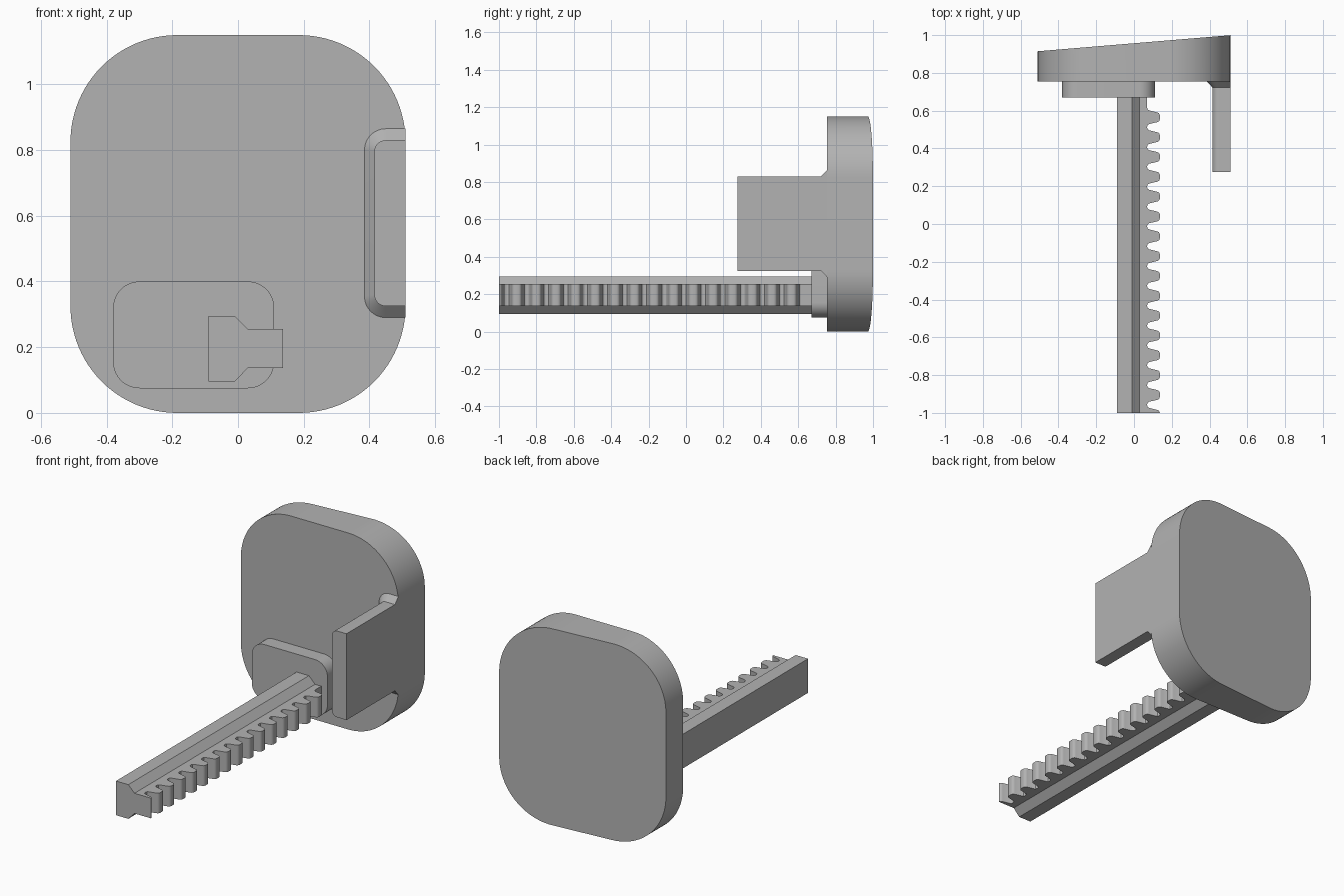
import bpy
import bmesh
from math import cos, sin, pi, radians

cube = bpy.data.objects.get("Cube")
if cube:
    bpy.data.objects.remove(cube)

grey = bpy.data.materials.new("plain grey")
grey.use_nodes = True
colour = (0.45, 0.45, 0.45, 1)
grey.diffuse_color = colour
grey.node_tree.nodes["Principled BSDF"].inputs["Base Color"].default_value = colour


def loft(name, rings):
    """Skin matching closed rings of points and cap both ends."""
    bm = bmesh.new()
    loops = [[bm.verts.new(p) for p in ring] for ring in rings]
    n = len(loops[0])
    for a, b in zip(loops, loops[1:]):
        for i in range(n):
            j = (i + 1) % n
            bm.faces.new((a[i], a[j], b[j], b[i]))
    bm.faces.new(loops[0])
    bm.faces.new(loops[-1])
    bmesh.ops.recalc_face_normals(bm, faces=bm.faces)
    mesh = bpy.data.meshes.new(name)
    bm.to_mesh(mesh)
    bm.free()
    mesh.materials.append(grey)
    obj = bpy.data.objects.new(name, mesh)
    bpy.context.collection.objects.link(obj)
    bpy.ops.object.select_all(action="DESELECT")
    obj.select_set(True)
    bpy.context.view_layer.objects.active = obj
    bpy.ops.object.shade_smooth_by_angle(angle=radians(30))
    return obj


def rounded(x0, x1, z0, z1, r, steps=16, square_right=False):
    """Rectangle in x and z with rounded corners, optionally square at +x."""
    pts = []
    corners = [(x1, z1, -1, -1), (x0, z1, 1, -1), (x0, z0, 1, 1), (x1, z0, -1, 1)]
    for k, (x, z, sx, sz) in enumerate(corners):
        if square_right and x == x1:
            pts.append((x, z))
            continue
        for i in range(steps + 1):
            a = (k + i / steps) * pi / 2
            pts.append((x + r * (sx + cos(a)), z + r * (sz + sin(a))))
    return pts


def at_y(profile, y):
    return [(x, y, z) for x, z in profile]


# Large rounded plate with a slanted back
outline = rounded(-0.51, 0.51, 0, 1.15, 0.325, steps=24)
slanted = [(x, 0.957 + 0.0833 * x, z) for x, z in outline]
loft("back_plate", [at_y(outline, 0.755), slanted])

# Raised pad behind the rail
pad = rounded(-0.38, 0.11, 0.075, 0.4, 0.08)
loft("rail_pad", [at_y(pad, 0.67), at_y(pad, 0.755)])

# Side arm with a sloped flare where it meets the plate
arm = rounded(0.415, 0.51, 0.325, 0.83, 0.035, square_right=True)
flare = rounded(0.385, 0.51, 0.29, 0.865, 0.065, square_right=True)
loft("side_arm", [at_y(arm, 0.275), at_y(arm, 0.723), at_y(flare, 0.755)])

# Straight rail with a narrowed neck
low, high, neck_low, neck_high = 0.095, 0.295, 0.137, 0.255
rail = [(-0.09, low), (-0.01, low), (0.03, neck_low), (0.07, neck_low),
        (0.07, neck_high), (0.03, neck_high), (-0.01, high), (-0.09, high)]
loft("rail", [at_y(rail, -1), at_y(rail, 0.67)])

# Row of rounded rack teeth, the last one cut off by the rail end
half = [(0.07, 0.049), (0.073, 0.041), (0.08, 0.036), (0.122, 0.026),
        (0.13, 0.023), (0.135, 0.017), (0.137, 0.009)]
tooth = [(x, -d) for x, d in half] + [(x, d) for x, d in reversed(half)]
for i in range(16):
    centre = 0.565 - 0.105 * i
    shape = [(x, centre + d) for x, d in tooth]
    if centre < -0.95:
        kept = [(x, y) for x, y in shape if y > -1]
        shape = [(0.07, -1), (0.137, -1)] + kept
    loft(f"rack_tooth_{i + 1}", [[(x, y, z) for x, y in shape]
                                 for z in (neck_low, neck_high)])
